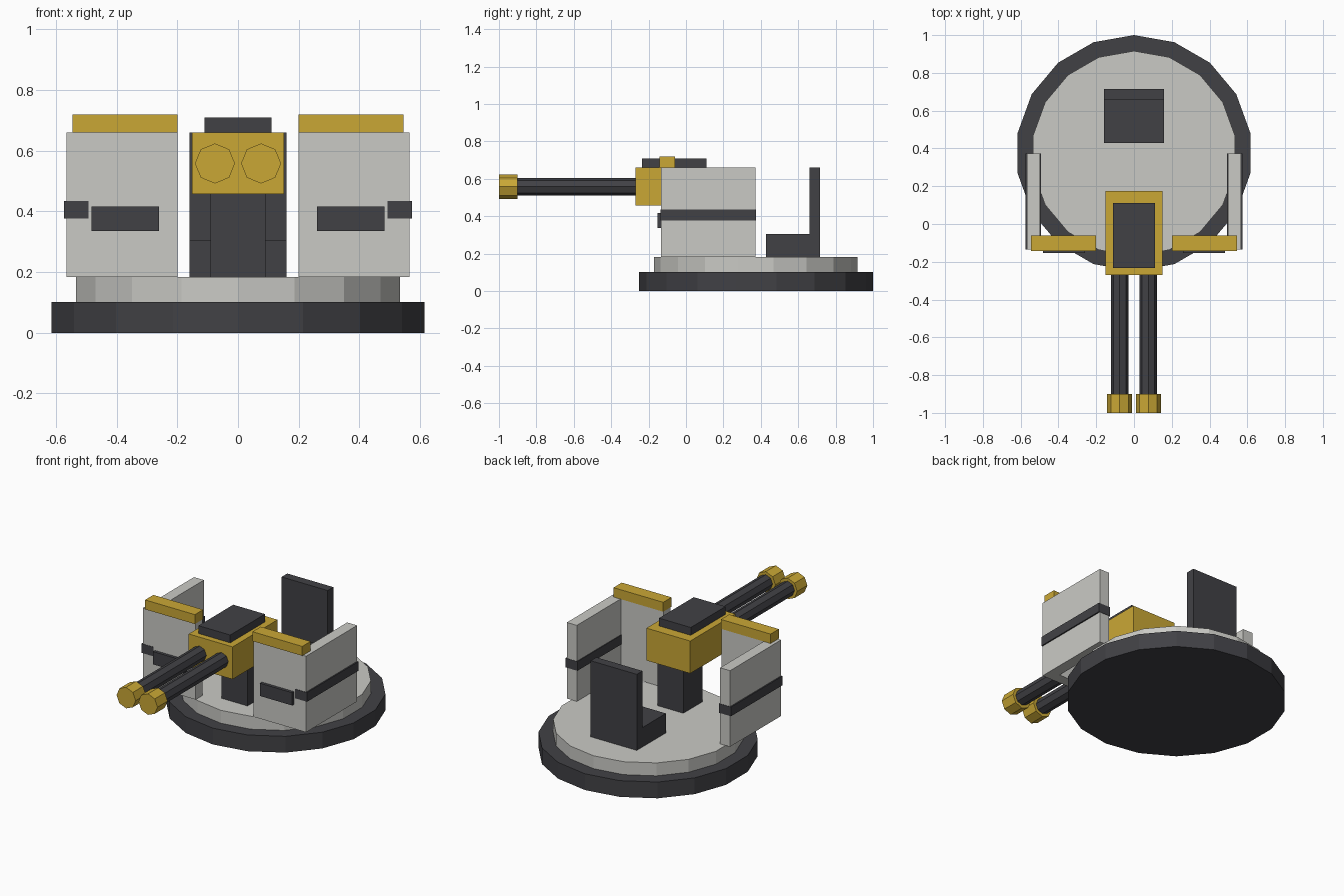
import bpy
from math import radians

cube = bpy.data.objects.get("Cube")
if cube:
    bpy.data.objects.remove(cube, do_unlink=True)


def material(name, rgb):
    m = bpy.data.materials.new(name)
    m.use_nodes = True
    m.diffuse_color = (*rgb, 1)
    m.node_tree.nodes["Principled BSDF"].inputs["Base Color"].default_value = (*rgb, 1)
    return m


GREY = material("light grey", (0.59, 0.59, 0.56))
DARK = material("charcoal", (0.053, 0.053, 0.06))
GOLD = material("gold", (0.59, 0.39, 0.036))


def finish(name, mat):
    ob = bpy.context.object
    ob.name = ob.data.name = name
    ob.data.materials.append(mat)
    return ob


def box(name, mat, x, y, z):
    """Box given by its (min, max) range on each axis."""
    bpy.ops.mesh.primitive_cube_add(size=1, location=[sum(r) / 2 for r in (x, y, z)])
    ob = finish(name, mat)
    ob.scale = [r[1] - r[0] for r in (x, y, z)]
    bpy.ops.object.transform_apply(location=False, rotation=False, scale=True)
    return ob


def prism(name, mat, sides, radius, depth, location, tilt=0):
    bpy.ops.mesh.primitive_cylinder_add(vertices=sides, radius=radius, depth=depth,
                                        location=location, rotation=(radians(tilt), 0, 0))
    return finish(name, mat)


# Round base and platform
FLOOR = 0.183
prism("base_ring", DARK, 18, 0.625, 0.102, (0, 0.375, 0.051))
prism("platform", GREY, 18, 0.543, FLOOR - 0.1, (0, 0.373, (FLOOR + 0.1) / 2))

# Seat
box("seat_cushion", DARK, (-0.16, 0.16), (0.428, 0.66), (FLOOR, 0.305))
box("seat_back", DARK, (-0.16, 0.16), (0.66, 0.716), (FLOOR, 0.66))

# Gun mount
box("pedestal", DARK, (-0.09, 0.09), (-0.035, 0.155), (FLOOR, 0.457))
box("gun_housing", GOLD, (-0.152, 0.152), (-0.271, 0.175), (0.457, 0.66))
box("housing_cover", DARK, (-0.11, 0.11), (-0.234, 0.11), (0.66, 0.709))

# Mirrored parts: barrels and armour shields
for side, s in (("left", 1), ("right", -1)):
    def span(a, b):
        return tuple(sorted((s * a, s * b)))

    prism(side + "_barrel", DARK, 8, 0.047, 0.66, (s * 0.076, -0.58, 0.558), 90)
    prism(side + "_muzzle", GOLD, 8, 0.066, 0.1, (s * 0.076, -0.95, 0.558), 90)

    box(side + "_front_shield", GREY, span(0.2, 0.497), (-0.134, -0.065), (FLOOR, 0.66))
    box(side + "_side_shield", GREY, span(0.497, 0.566), (-0.134, 0.372), (FLOOR, 0.66))
    box(side + "_side_band", DARK, span(0.492, 0.574), (-0.136, 0.374), (0.377, 0.435))
    box(side + "_view_slot", DARK, span(0.26, 0.483), (-0.153, -0.13), (0.336, 0.416))
    box(side + "_top_rail", GOLD, span(0.2, 0.545), (-0.142, -0.06), (0.66, 0.719))
